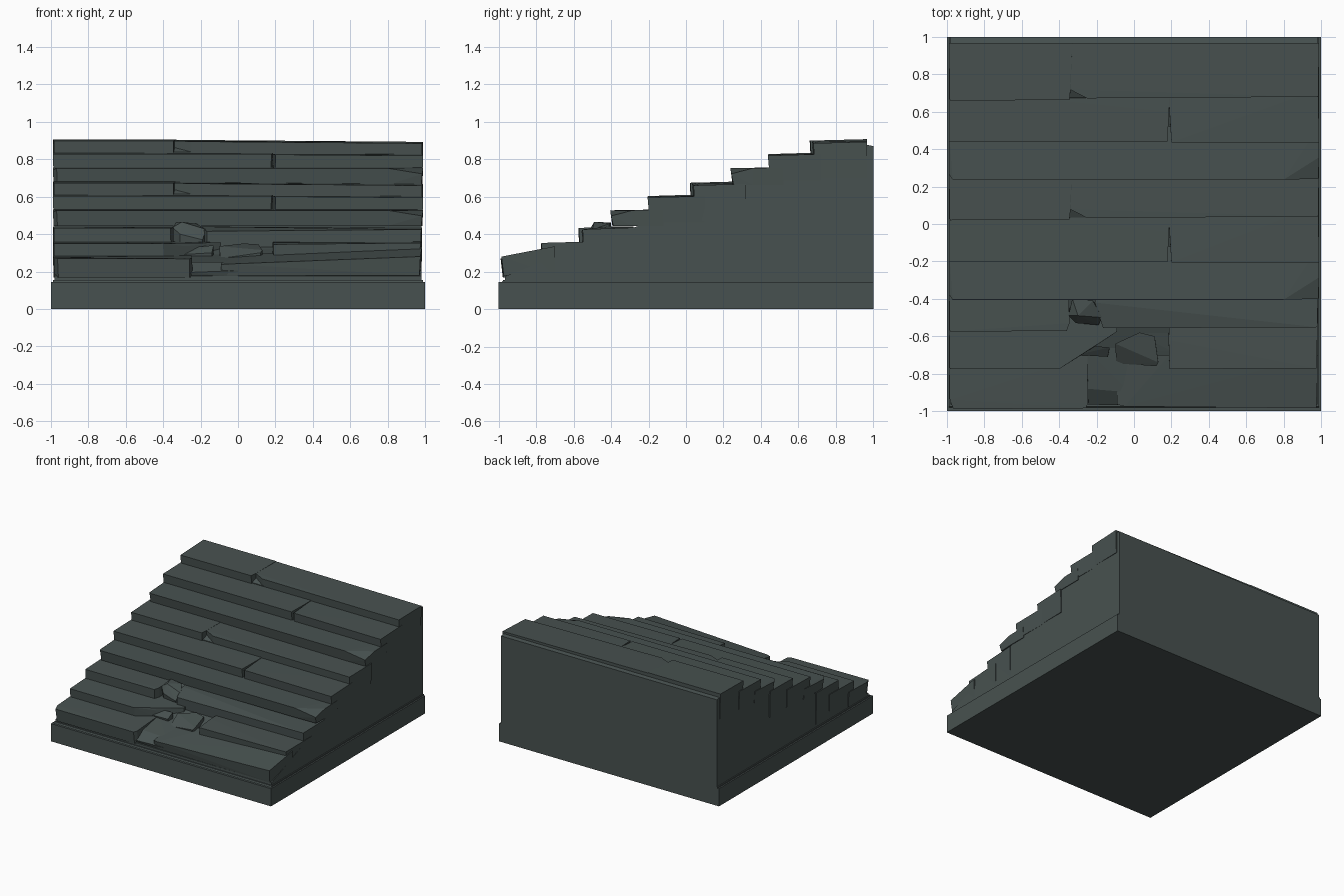
import bpy, bmesh

if "Cube" in bpy.data.objects:
    bpy.data.objects.remove(bpy.data.objects["Cube"])

stone = bpy.data.materials.new("dark slate")
stone.diffuse_color = (0.064, 0.083, 0.080, 1)
stone.use_nodes = True
stone.node_tree.nodes["Principled BSDF"].inputs["Base Color"].default_value = stone.diffuse_color


def finish(name, bm):
    bmesh.ops.dissolve_limit(bm, angle_limit=0.01, verts=bm.verts, edges=bm.edges)
    bmesh.ops.recalc_face_normals(bm, faces=bm.faces)
    me = bpy.data.meshes.new(name)
    bm.to_mesh(me)
    bm.free()
    me.materials.append(stone)
    ob = bpy.data.objects.new(name, me)
    bpy.context.collection.objects.link(ob)
    return ob


def chunk(name, plan, bottom, lean=0.012):
    """Convex stone: plan points (x, y, top z), leaning inward to a flat bottom."""
    bm = bmesh.new()
    ymid = sum(p[1] for p in plan) / len(plan)
    for x, y, z in plan:
        bm.verts.new((x, y, z))
        bm.verts.new((x * 0.995, y + (lean if y < ymid else 0), bottom))
    out = bmesh.ops.convex_hull(bm, input=bm.verts)
    junk = [g for g in out["geom_interior"] if isinstance(g, bmesh.types.BMVert)]
    bmesh.ops.delete(bm, geom=junk, context='VERTS')
    return finish(name, bm)


def extrude_x(name, profile, half):
    """Side profile (y, z) extruded across the width."""
    bm = bmesh.new()
    f = bm.faces.new([bm.verts.new((-half, y, z)) for y, z in profile])
    ext = bmesh.ops.extrude_face_region(bm, geom=[f])["geom"]
    bmesh.ops.translate(bm, vec=(2 * half, 0, 0),
                        verts=[g for g in ext if isinstance(g, bmesh.types.BMVert)])
    return finish(name, bm)


# plinth with a small chamfered ledge, and the sloping core
extrude_x("plinth", [(-1, 0), (1, 0), (1, .145), (-1, .145)], 1.0)
extrude_x("plinth_ledge", [(-.985, .14), (1, .14), (1, .155), (-.975, .155)], .988)
extrude_x("core", [(-.965, .15), (1, .15), (1, .87), (.95, .88), (.66, .79), (-.965, .175)], .98)


def whole_step(name, y0, y1, z, bottom):
    # unbroken tread with both front corners chipped
    chunk(name, [(-.97, y0, z), (.80, y0, z), (.985, y0 + .005, z - .03), (.99, y0 + .12, z),
                 (.99, y1, z + .005), (-.99, y1, z + .005), (-.99, y0 + .03, z - .01)], bottom)


def right_split_step(name, y0, y1, z, bottom):
    # tread cracked right of centre
    chunk(name + "_left", [(-.99, y0, z), (.178, y0, z), (.188, y0 + .16, z + .005),
                           (.188, y1, z + .007), (-.99, y1, z + .007)], bottom)
    chunk(name + "_right", [(.20, y0 - .003, z - .002), (.99, y0 - .003, z - .008),
                            (.985, y1, z), (.186, y1, z + .003), (.188, y0 + .19, z)], bottom)


def left_split_step(name, y0, y1, z, bottom):
    # tread cracked left of centre with a missing corner
    chunk(name + "_left", [(-.985, y0, z), (-.345, y0 + .003, z), (-.34, y0 + .05, z),
                           (-.33, y1, z + .008), (-.99, y1, z + .008)], bottom)
    chunk(name + "_right", [(-.345, y0 + .06, z), (-.25, y0 + .012, z - .004),
                            (.985, y0 + .02, z - .014), (.99, y1, z - .006),
                            (-.34, y1, z + .005)], bottom)
    # low fill in the missing corner
    chunk(name + "_chip", [(-.35, y0 + .015, z - .06), (-.24, y0 + .015, z - .06),
                           (-.24, y0 + .09, z - .02), (-.35, y0 + .09, z - .02)], bottom + .02)


# sound upper steps, repeating three kinds
whole_step("step_4", -.405, -.12, .527, .443)
right_split_step("step_5", -.202, .10, .603, .462)
left_split_step("step_6", .02, .32, .674, .468)
whole_step("step_7", .237, .52, .752, .662)
right_split_step("step_8", .44, .72, .827, .685)
left_split_step("step_9", .66, .967, .899, .70)

# broken step 3
chunk("step_3_left", [(-.985, -.575, .432), (-.36, -.572, .432), (-.345, -.53, .435),
                      (-.35, -.28, .44), (-.99, -.28, .44)], .18)
chunk("step_3_right", [(-.165, -.557, .415), (.98, -.552, .425), (.985, -.28, .435),
                       (-.20, -.28, .44), (-.21, -.42, .44)], .18)
chunk("step_3_rubble", [(-.35, -.49, .435), (-.31, -.53, .40), (-.19, -.54, .37),
                        (-.17, -.50, .425), (-.22, -.41, .455), (-.33, -.40, .462),
                        (-.30, -.49, .465)], .33)

# broken step 2
chunk("step_2_left", [(-.985, -.775, .35), (-.40, -.775, .35), (-.28, -.70, .335),
                      (-.09, -.575, .355), (-.09, -.45, .36), (-.99, -.45, .362)], .18)
chunk("step_2_right", [(.19, -.775, .345), (.975, -.772, .353), (.985, -.45, .362),
                       (.19, -.45, .36), (.185, -.62, .355)], .18)
chunk("step_2_rubble", [(-.095, -.745, .27), (.12, -.76, .30), (.13, -.74, .315),
                        (.11, -.60, .345), (.03, -.58, .35), (-.10, -.64, .335)], .22)
chunk("step_2_shard", [(-.31, -.70, .29), (-.14, -.71, .30), (-.13, -.66, .34),
                       (-.24, -.65, .33)], .24)
chunk("step_2_fill", [(-.15, -.68, .28), (.20, -.68, .29), (.20, -.5, .345),
                      (-.15, -.5, .345)], .18)

# broken step 1
chunk("step_1_left", [(-.965, -.99, .27), (-.26, -.985, .268), (-.245, -.96, .27),
                      (-.25, -.70, .285), (-.99, -.70, .285), (-.985, -.94, .275)], .168)
chunk("step_1_right", [(-.09, -.965, .238), (-.05, -.975, .24), (.975, -.985, .28),
                       (.985, -.70, .335), (.19, -.70, .30), (-.09, -.70, .278)], .178)
chunk("step_1_fill", [(-.26, -.965, .195), (.0, -.97, .205), (-.02, -.90, .25),
                      (-.02, -.66, .29), (-.26, -.66, .29), (-.26, -.88, .25)], .17)
